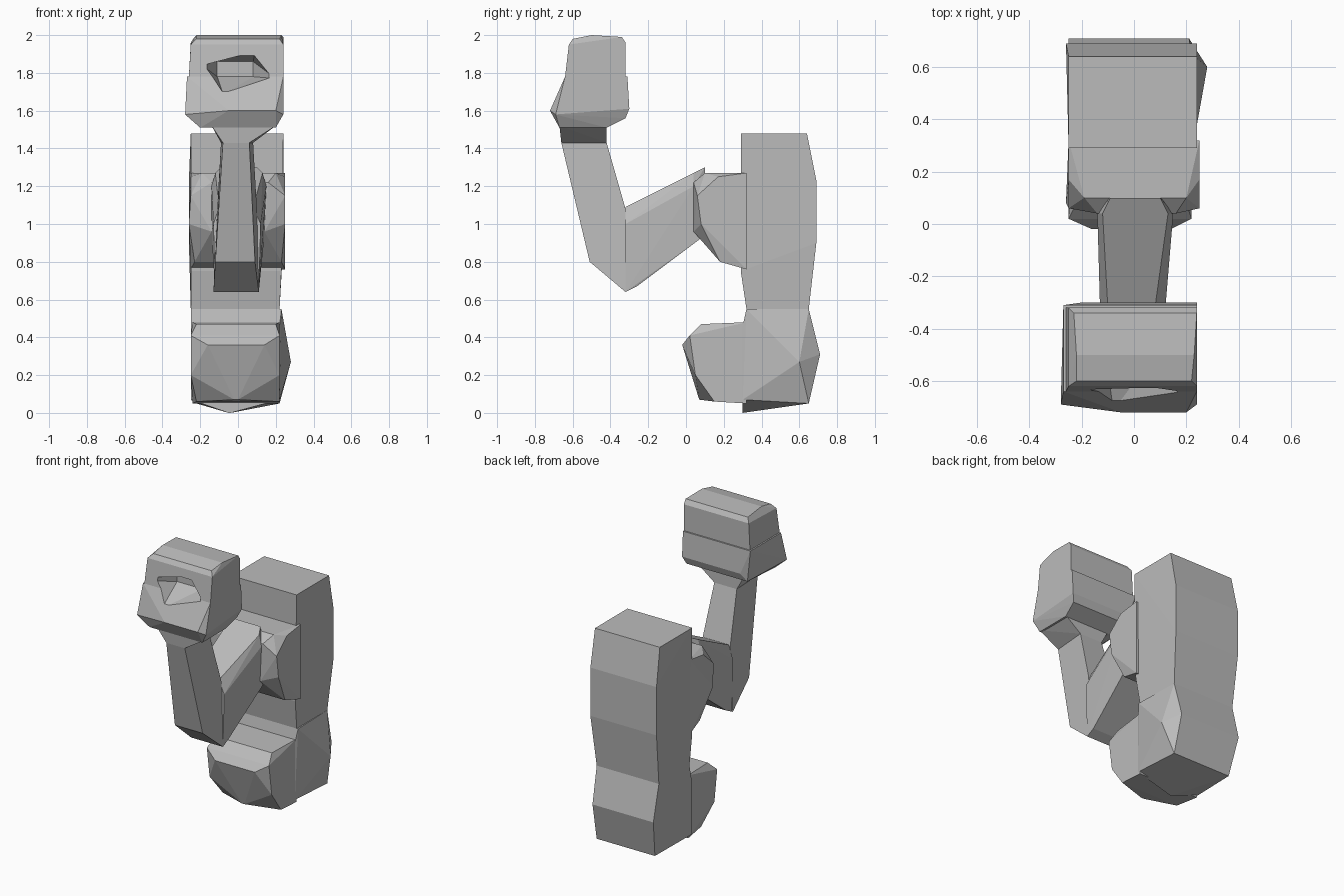
import bpy
import bmesh

if "Cube" in bpy.data.objects:
    bpy.data.objects.remove(bpy.data.objects["Cube"])

# One plain grey for every part
grey = bpy.data.materials.new("plain grey")
grey.use_nodes = True
colour = (0.5, 0.5, 0.5, 1)
grey.diffuse_color = colour
grey.node_tree.nodes["Principled BSDF"].inputs["Base Color"].default_value = colour


def faceted_part(name, stations):
    """Wrap a hard-edged shell round cross bars given as (y, z, right x, left x)."""
    bm = bmesh.new()
    for y, z, right, left in stations:
        for x in {right, left}:
            bm.verts.new((x, y, z))
    hull = bmesh.ops.convex_hull(bm, input=bm.verts[:])
    spare = {v for v in hull["geom_interior"] + hull["geom_unused"]
             if isinstance(v, bmesh.types.BMVert)}
    bmesh.ops.delete(bm, geom=list(spare), context="VERTS")
    bmesh.ops.dissolve_limit(bm, angle_limit=0.02, verts=bm.verts[:], edges=bm.edges[:])
    bmesh.ops.recalc_face_normals(bm, faces=bm.faces[:])
    mesh = bpy.data.meshes.new(name)
    bm.to_mesh(mesh)
    bm.free()
    mesh.materials.append(grey)
    part = bpy.data.objects.new(name, mesh)
    bpy.context.collection.objects.link(part)
    return part


def carve(part, cutter):
    mod = part.modifiers.new("recess", "BOOLEAN")
    mod.operation = "DIFFERENCE"
    mod.solver = "EXACT"
    mod.object = cutter
    bpy.context.view_layer.objects.active = part
    bpy.ops.object.modifier_apply(modifier=mod.name)


# Tall upright body
faceted_part("body", [
    (.29, 1.48, -.25, .24), (.64, 1.48, -.25, .24),
    (.69, 1.23, -.26, .24), (.69, .9, -.26, .24),
    (.65, .55, -.25, .22), (.32, .55, -.25, .22), (.29, .75, -.25, .23)])

# Heavy base: rear block with a pointed underside, and a rounded toe
faceted_part("base_rear", [
    (.32, .55, -.25, .23), (.65, .55, -.25, .22),
    (.71, .31, -.25, .21), (.6, .27, -.25, .28),
    (.65, .05, -.22, .22), (.3, 0, -.05, -.04),
    (.3, .07, -.25, .22), (.3, .46, -.25, .22)])
faceted_part("base_toe", [
    (.32, .48, -.24, .22), (.08, .47, -.22, .2),
    (.02, .41, -.25, .22), (-.02, .36, -.16, .14),
    (.05, .2, -.25, .22), (.07, .07, -.02, 0),
    (.15, .06, -.22, .22), (.32, .05, -.24, .22)])

# Shoulder block on the front of the body
faceted_part("shoulder", [
    (.32, 1.27, -.25, .25), (.17, 1.25, -.25, .25),
    (.1, 1.27, -.19, .2), (.04, 1.22, -.14, .16),
    (.06, 1.15, -.25, .25), (.08, 1, -.26, .25),
    (.04, .96, -.14, .14), (.18, .8, -.23, .23), (.32, .76, -.25, .25)])

# Bent arm
faceted_part("upper_arm", [
    (.1, 1.3, -.09, .1), (.04, 1.27, -.12, .13),
    (.04, 1.2, -.14, .15), (.1, .94, -.14, .14),
    (-.32, 1.09, -.1, .08), (-.32, 1, -.13, .12),
    (-.32, .64, -.12, .11), (-.26, .67, -.12, .11)])
faceted_part("forearm", [
    (-.66, 1.43, -.08, .06), (-.42, 1.43, -.09, .08),
    (-.32, 1.08, -.11, .1), (-.32, .64, -.13, .11), (-.51, .8, -.12, .09)])
faceted_part("wrist", [
    (-.66, 1.43, -.08, .06), (-.42, 1.43, -.09, .08),
    (-.67, 1.52, -.14, .2), (-.42, 1.52, -.14, .2)])

# Blocky head in two tiers
lower = faceted_part("head_lower", [
    (-.72, 1.6, -.05, .2), (-.69, 1.58, -.28, .24),
    (-.67, 1.51, -.2, .2), (-.42, 1.51, -.15, .2),
    (-.32, 1.56, -.24, .22), (-.3, 1.61, -.2, .24),
    (-.31, 1.78, -.27, .24), (-.64, 1.78, -.27, .24)])
upper = faceted_part("head_upper", [
    (-.64, 1.78, -.26, .24), (-.62, 1.95, -.25, .24),
    (-.6, 1.98, -.22, .22), (-.5, 2, -.22, .23),
    (-.34, 1.99, -.23, .24), (-.32, 1.96, -.25, .24),
    (-.32, 1.78, -.26, .24)])

# Slanted funnel recess in the face
cutter = faceted_part("recess_cutter", [
    (-.5, 1.78, -.11, .08), (-.5, 1.86, -.11, .08),
    (-.7, 1.84, -.19, -.18), (-.7, 1.91, .08, .09),
    (-.7, 1.77, .19, .2), (-.7, 1.69, -.08, -.07)])
cutter.hide_render = True
for tier in (lower, upper):
    carve(tier, cutter)
bpy.data.objects.remove(cutter)
